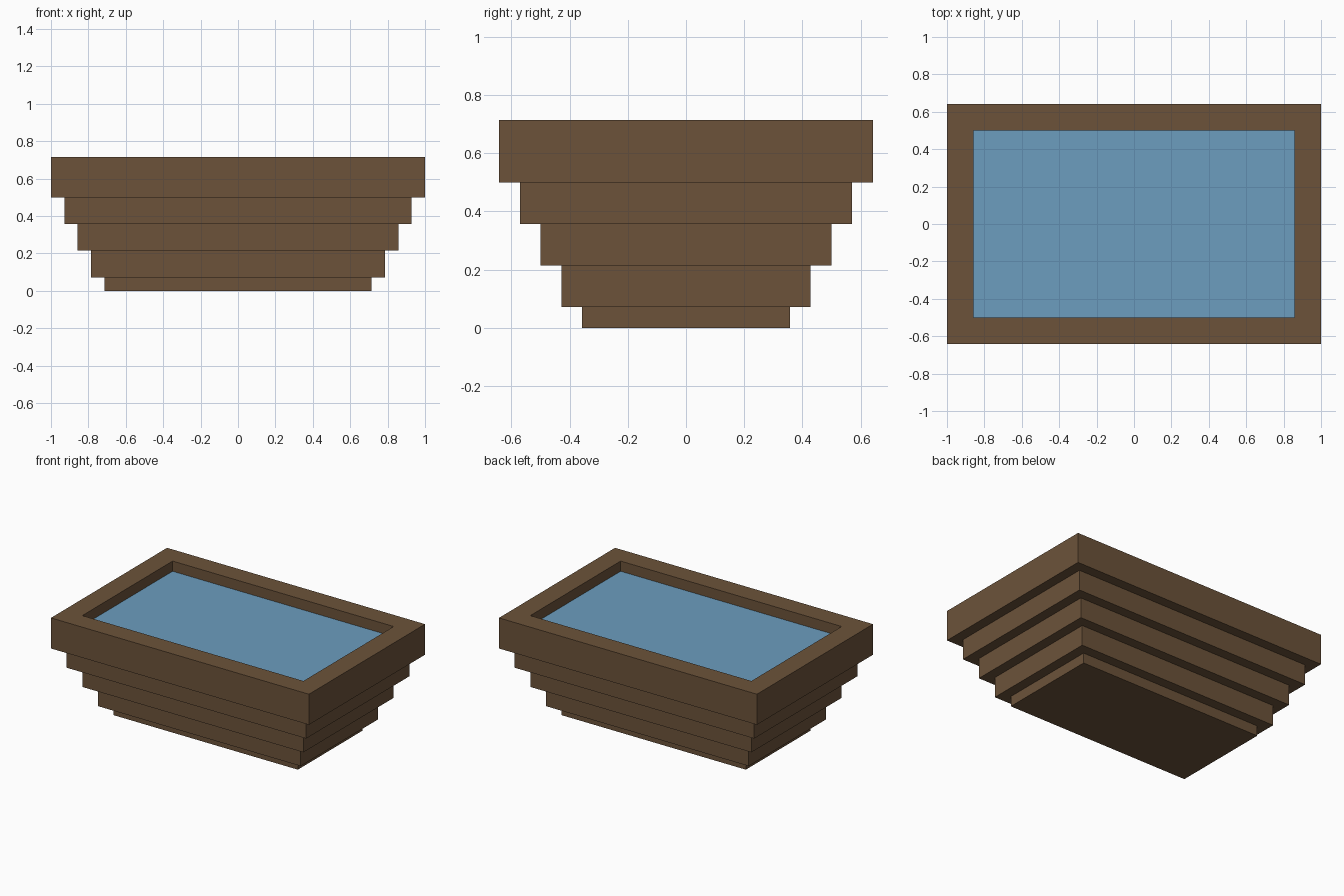
import bpy
import bmesh
from mathutils import Matrix, Vector

cube = bpy.data.objects.get("Cube")
if cube:
    bpy.data.objects.remove(cube, do_unlink=True)

U = 1 / 14  # step module: every size is a whole number of these


def make_material(name, color):
    mat = bpy.data.materials.new(name)
    mat.use_nodes = True
    mat.diffuse_color = color
    bsdf = next(n for n in mat.node_tree.nodes if n.type == 'BSDF_PRINCIPLED')
    bsdf.inputs["Base Color"].default_value = color
    return mat


def make_box(name, half_x, half_y, z0, z1, mat, rim=0, recess=0):
    """Box in modules; a rim width and recess depth hollow out its top."""
    bm = bmesh.new()
    bmesh.ops.create_cube(bm, size=1, matrix=Matrix.Translation((0, 0, (z0 + z1) / 2 * U))
                          @ Matrix.Diagonal((2 * half_x * U, 2 * half_y * U, (z1 - z0) * U, 1)))
    if rim:
        bm.normal_update()
        top = max(bm.faces, key=lambda f: f.normal.z)
        bmesh.ops.inset_region(bm, faces=[top], thickness=rim * U, use_even_offset=True)
        floor = bmesh.ops.extrude_face_region(bm, geom=[top])["geom"]
        bmesh.ops.delete(bm, geom=[top], context='FACES_ONLY')
        verts = [g for g in floor if isinstance(g, bmesh.types.BMVert)]
        bmesh.ops.translate(bm, verts=verts, vec=Vector((0, 0, -recess * U)))
    bmesh.ops.recalc_face_normals(bm, faces=bm.faces)
    mesh = bpy.data.meshes.new(name)
    bm.to_mesh(mesh)
    bm.free()
    mesh.materials.append(mat)
    obj = bpy.data.objects.new(name, mesh)
    bpy.context.scene.collection.objects.link(obj)
    return obj


wood = make_material("brown wood", (0.150, 0.086, 0.042, 1))
water = make_material("blue water", (0.150, 0.337, 0.521, 1))

# Stepped body, each tier one module wider per side than the one below
levels = [0, 1, 3, 5, 7]
for i, (z0, z1) in enumerate(zip(levels, levels[1:])):
    make_box(f"tier_{i + 1}", 10 + i, 5 + i, z0, z1, wood)

# Hollow top tier and the water filling it to one module below the rim
make_box("basin_rim", 14, 9, 7, 10, wood, rim=2, recess=2)
make_box("water", 12, 7, 8, 9, water)
